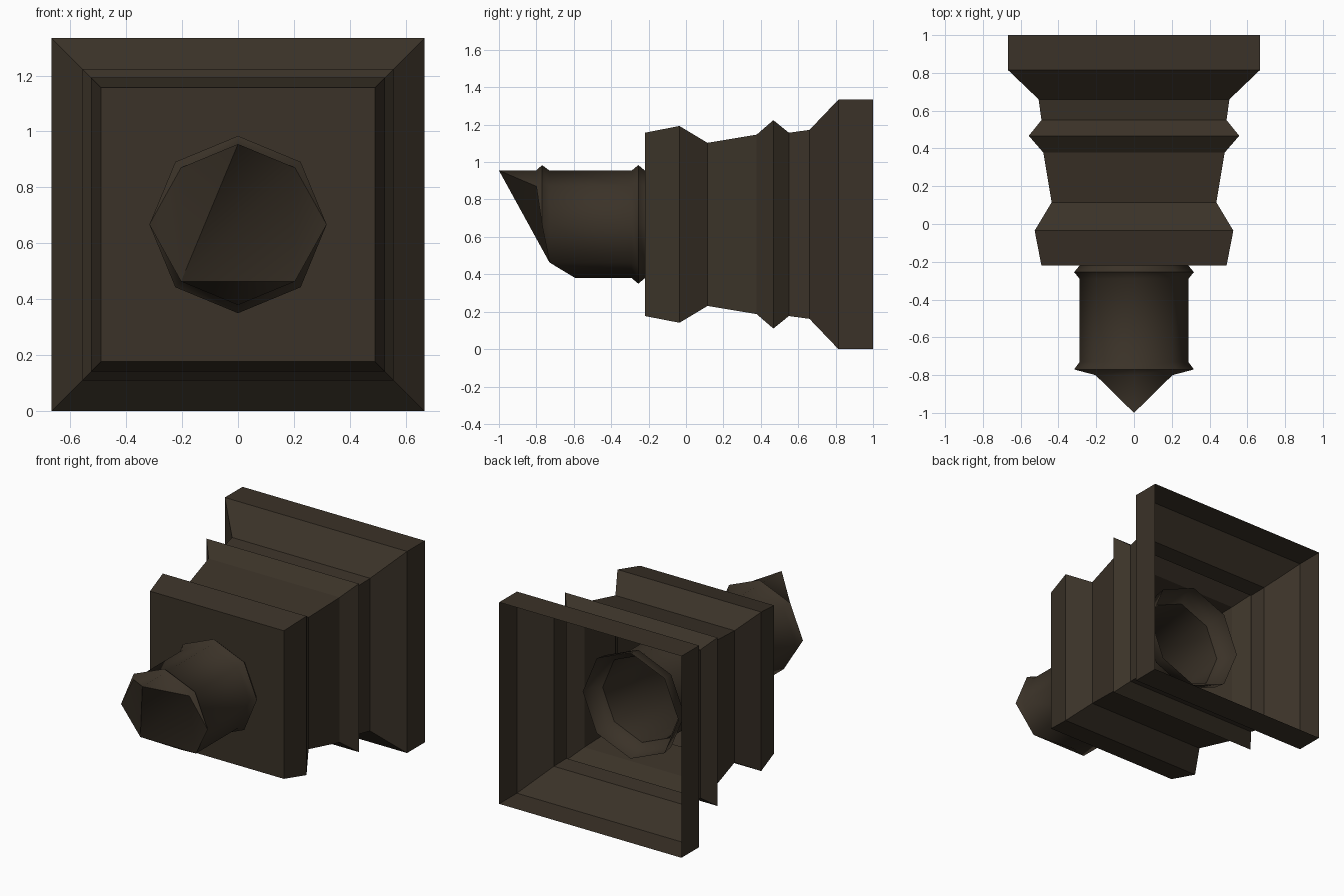
import bpy, bmesh, math

if "Cube" in bpy.data.objects:
    bpy.data.objects.remove(bpy.data.objects["Cube"])

CZ = 0.667  # height of the central axis

mat = bpy.data.materials.new("dark brown")
mat.diffuse_color = (0.043, 0.032, 0.021, 1)
mat.use_nodes = True
mat.node_tree.nodes["Principled BSDF"].inputs["Base Color"].default_value = mat.diffuse_color


def loft(name, rings, caps=()):
    """Bridge consecutive closed rings; caps are index tuples into the first ring."""
    bm = bmesh.new()
    rows = [[bm.verts.new(p) for p in ring] for ring in rings]
    n = len(rings[0])
    for a, b in zip(rows, rows[1:]):
        for i in range(n):
            j = (i + 1) % n
            bm.faces.new((a[i], a[j], b[j], b[i]))
    for cap in caps:
        bm.faces.new([rows[0][i] for i in cap])
    bmesh.ops.remove_doubles(bm, verts=bm.verts, dist=0.0005)
    bmesh.ops.recalc_face_normals(bm, faces=bm.faces)
    me = bpy.data.meshes.new(name)
    bm.to_mesh(me)
    bm.free()
    me.materials.append(mat)
    ob = bpy.data.objects.new(name, me)
    bpy.context.collection.objects.link(ob)
    return ob


def square(y, h):
    return [(-h, y, CZ - h), (h, y, CZ - h), (h, y, CZ + h), (-h, y, CZ + h)]


def octagon(ys, rs):
    """Eight points from the top round; values given for top, 45, 90, 135, bottom."""
    pts = []
    for k in range(8):
        m = min(k, 8 - k)
        a = k * math.pi / 4
        pts.append((rs[m] * math.sin(a), ys[m], CZ + rs[m] * math.cos(a)))
    return pts


# Moulded square housing, open at the back
profile = [(-0.22, 0.49), (-0.035, 0.526), (0.115, 0.436), (0.378, 0.48),
           (0.467, 0.557), (0.55, 0.49), (0.66, 0.505), (0.815, 0.667), (1.0, 0.667)]
loft("housing", [square(y, h) for y, h in profile], [(0, 1, 2, 3)])

# Octagonal spout: slanted mouth, partial front collar, rear collar, open inner end
R, B = 0.288, 0.317
rings = [
    octagon((-1.0, -0.80, -0.77, -0.73, -0.59), (R, R, B, R, R)),
    octagon((-0.80, -0.80, -0.77, -0.73, -0.59), (R, R, B, R, R)),
    octagon((-0.77, -0.77, -0.77, -0.73, -0.59), (B, B, B, R, R)),
    octagon((-0.73, -0.73, -0.73, -0.73, -0.59), (R, R, R, R, R)),
]
for y, r in [(-0.29, R), (-0.255, B), (-0.22, R), (0.46, R), (0.5, 0.34), (0.58, 0.35)]:
    rings.append(octagon((y,) * 5, (r,) * 5))
mouth = [(0, 1, 5), (1, 3, 5), (1, 2, 3), (0, 5, 7), (5, 6, 7), (3, 4, 5)]
spout = loft("spout", rings, mouth)

bpy.ops.object.select_all(action='DESELECT')
spout.select_set(True)
bpy.context.view_layer.objects.active = spout
bpy.ops.object.shade_smooth_by_angle(angle=math.radians(46))
